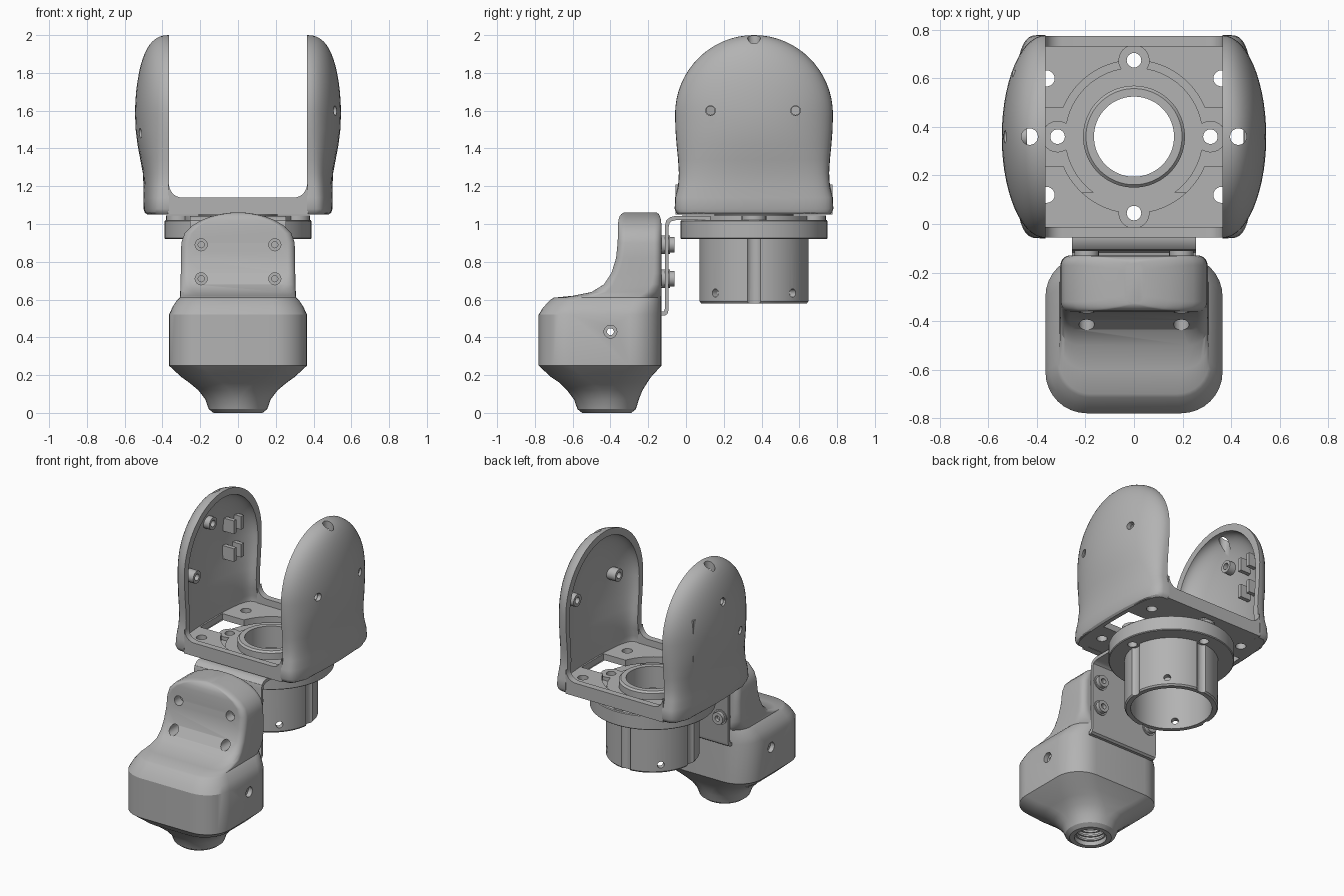
import bpy, bmesh
from math import sin, cos, pi, radians
from mathutils import Vector

if "Cube" in bpy.data.objects:
    bpy.data.objects.remove(bpy.data.objects["Cube"])

grey = bpy.data.materials.new("plain grey")
grey.use_nodes = True
grey.diffuse_color = (0.45, 0.45, 0.45, 1)
grey.node_tree.nodes["Principled BSDF"].inputs["Base Color"].default_value = grey.diffuse_color
parts = []
MID = 0.36          # y of the turning axis


def loft(name, rings, caps=True, loop=False):
    """Skin a list of equal closed rings of points."""
    bm = bmesh.new()
    rows = [[bm.verts.new(p) for p in ring] for ring in rings]
    n = len(rows[0])
    pairs = list(zip(rows, rows[1:])) + ([(rows[-1], rows[0])] if loop else [])
    for a, b in pairs:
        for i in range(n):
            j = (i + 1) % n
            bm.faces.new((a[i], a[j], b[j], b[i]))
    if caps:
        bm.faces.new(rows[0])
        bm.faces.new(rows[-1])
    bmesh.ops.remove_doubles(bm, verts=bm.verts, dist=0.0005)
    bmesh.ops.recalc_face_normals(bm, faces=bm.faces)
    mesh = bpy.data.meshes.new(name)
    bm.to_mesh(mesh)
    bm.free()
    mesh.materials.append(grey)
    ob = bpy.data.objects.new(name, mesh)
    bpy.context.collection.objects.link(ob)
    parts.append(ob)
    return ob


def circle(centre, axis, r, n):
    q = Vector(axis).to_track_quat('Z', 'Y')
    return [Vector(centre) + q @ Vector((r * cos(2 * pi * i / n), r * sin(2 * pi * i / n), 0))
            for i in range(n)]


def rod(name, a, b, r, n=24):
    axis = Vector(b) - Vector(a)
    return loft(name, [circle(a, axis, r, n), circle(b, axis, r, n)])


def tube(name, a, b, r, hole, n=24):
    axis = Vector(b) - Vector(a)
    return loft(name, [circle(p, axis, s, n) for p, s in
                       ((a, hole), (a, r), (b, r), (b, hole))], caps=False, loop=True)


def rounded(z, hx, y0, y1, r, n=8):
    """Rounded rectangle ring at height z."""
    corners = ((hx - r, y1 - r), (r - hx, y1 - r), (r - hx, y0 + r), (hx - r, y0 + r))
    return [(cx + r * cos(pi / 2 * (k + i / n)), cy + r * sin(pi / 2 * (k + i / n)), z)
            for k, (cx, cy) in enumerate(corners) for i in range(n + 1)]


def block(name, x0, x1, y0, y1, z0, z1):
    return loft(name, [[(x0, y0, z), (x1, y0, z), (x1, y1, z), (x0, y1, z)] for z in (z0, z1)])


def cut(target, *cutters):
    """Subtract each cutter from the target, then drop the cutter."""
    for c in cutters:
        c.hide_render = True
        mod = target.modifiers.new("cut", 'BOOLEAN')
        mod.operation, mod.solver, mod.object = 'DIFFERENCE', 'EXACT', c
        bpy.context.view_layer.objects.active = target
        bpy.ops.object.modifier_apply(modifier=mod.name)
        parts.remove(c)
        bpy.data.objects.remove(c)


# Fork arms: hollow half shells, (z, half depth, bulge, squareness) per level
levels = [(1.05, .40, .115, .45), (1.06, .412, .128, .45), (1.08, .42, .135, .45),
          (1.14, .418, .135, .5), (1.2, .402, .135, .55), (1.27, .398, .139, .65),
          (1.34, .402, .152, .75), (1.42, .41, .167, .85), (1.5, .416, .177, .95)]
for i in range(17):
    t = pi / 2 * i / 16
    c = max(cos(t), 0)
    levels.append((1.58 + .42 * sin(t), .418 * c, .18 * c ** .75, 1))


def arm_ring(side, z, w, d, k, n=28):
    zi = 1.05 + (z - 1.05) * .953
    ring = []
    for scale_w, scale_d, h, order in ((1, 1, z, range(n + 1)), (.9, .75, zi, range(n, -1, -1))):
        for i in order:
            a = pi * i / n
            ring.append((side * (.365 + d * scale_d * max(sin(a), 0) ** k),
                         MID + w * scale_w * cos(a), h))
    return ring


bosses = {1: ((.13, 1.6), (.58, 1.6)), -1: ((.15, 1.48), (.36, 1.76))}
for side, label in ((1, "left"), (-1, "right")):
    arm = loft(label + "_fork_arm", [arm_ring(side, *lv) for lv in levels])
    cut(arm, rod("top_drill", (side * .43, MID, 1.8), (side * .43, MID, 2.1), .034),
        *[rod("side_drill", (side * .4, y, z), (side * .6, y, z), .026) for y, z in bosses[side]])
    for y, z in bosses[side]:
        wall = .5 if abs(y - MID) < .1 else .475
        tube(label + "_arm_boss", (side * (wall - .06), y, z), (side * (wall + .02), y, z), .042, .022)

# Cable clips inside the right arm
for z in (1.49, 1.68):
    for y in (.54, .62):
        block("cable_clip", -.5, -.4, y - .014, y + .014, z - .045, z + .045)

# Fork base: floor with a shaped opening, and front and back rims
floor = loft("fork_floor", [rounded(z, .475, -.035, .755, .12) for z in (1.052, 1.095)])
cut(floor, rod("centre_cut", (0, MID, 1), (0, MID, 1.2), .315, 64),
    block("channel_cut", -.455, .455, MID - .12, MID + .12, 1, 1.2),
    *[rod("lobe_cut", (0, MID + s * .315, 1), (0, MID + s * .315, 1.2), .062) for s in (1, -1)],
    *[rod("floor_drill", (sx * .36, MID + sy * .24, 1), (sx * .36, MID + sy * .24, 1.2), .033)
      for sx in (1, -1) for sy in (1, -1)])
half = [(.37, 1.05), (.37, 1.21)] + [(.295 + .07 * cos(a * pi / 16), 1.21 - .07 * sin(a * pi / 16))
                                     for a in range(9)]
outline = half + [(-x, z) for x, z in reversed(half)]
for label, y0, y1 in (("front", -.055, -.012), ("back", .732, .775)):
    loft(label + "_fork_rim", [[(x, y, z) for x, z in outline] for y in (y0, y1)])

# Turntable: flange and open socket tube, with bolt grooves
profile = [(.165, 1.1), (.198, 1.1), (.21, 1.088), (.21, 1.02), (.385, 1.02), (.39, 1.015),
           (.39, .925), (.385, .92), (.29, .92), (.29, .59), (.282, .58), (.252, .58),
           (.252, .95), (.165, .95)]
socket = loft("turntable_socket", [circle((0, MID, z), (0, 0, 1), r, 80) for r, z in profile],
              caps=False, loop=True)
spots = [(.315 * round(cos(k * pi / 2)), MID + .315 * round(sin(k * pi / 2))) for k in range(4)]
cut(socket, *[rod("bolt_drill", (x, y, .8), (x, y, 1.2), .03) for x, y in spots],
    *[rod("groove", (x, y, .5), (x, y, .92), .045) for x, y in spots],
    *[rod("pin_drill", (.2 * cos(a), MID + .2 * sin(a), .635),
          (.4 * cos(a), MID + .4 * sin(a), .635), .022)
      for a in (pi / 4 + k * pi / 2 for k in range(4))])

# Hub spacer with four bolt lobes
tube("hub_spacer", (0, MID, 1.015), (0, MID, 1.045), .285, .2, 64)
for x, y in spots:
    tube("hub_lobe", (x, y, 1.015), (x, y, 1.044), .065, .03)

# Bent sheet bracket joining the turntable to the head
sheet = [(-.132, .515), (-.112, .515), (-.098, .525), (-.092, .545), (-.092, .985), (-.087, 1.005),
         (-.075, 1.015), (-.055, 1.02), (.13, 1.02), (.13, 1.042), (-.06, 1.042), (-.085, 1.036),
         (-.105, 1.018), (-.112, .99), (-.112, .55), (-.117, .538), (-.132, .535)]
bracket = loft("sheet_bracket", [[(x, y, z) for y, z in sheet] for x in (-.255, .255)])
cut(bracket, rod("bracket_drill", (0, spots[3][1], .95), (0, spots[3][1], 1.1), .03))

# Head: one skin from nozzle to rounded upright (z, half width, front, back, corner)
rings = [(0, .13, -.55, -.29, .129), (.02, .155, -.575, -.265, .15), (.07, .172, -.592, -.25, .16),
         (.12, .21, -.63, -.23, .17), (.16, .258, -.67, -.205, .17), (.19, .3, -.715, -.185, .17),
         (.25, .365, -.78, -.13, .17), (.52, .365, -.78, -.13, .17), (.56, .347, -.755, -.13, .16),
         (.6, .32, -.715, -.13, .14), (.61, .308, -.7, -.13, .13), (.62, .306, -.6, -.13, .11),
         (.64, .306, -.5, -.13, .08), (.68, .304, -.435, -.13, .05), (.74, .303, -.395, -.13, .04),
         (.82, .302, -.37, -.13, .04), (.9, .3, -.362, -.13, .04), (.95, .283, -.36, -.13, .04),
         (.99, .245, -.36, -.13, .04), (1.02, .195, -.358, -.132, .04), (1.04, .145, -.352, -.138, .04),
         (1.053, .09, -.342, -.145, .04), (1.06, .04, -.33, -.155, .035)]
head = loft("head", [rounded(*r) for r in rings])
screws = [(sx * .195, z) for sx in (1, -1) for z in (.71, .89)]
cut(head, rod("nozzle_drill", (0, -.42, -.1), (0, -.42, .5), .1, 40),
    rod("cross_drill", (-.5, -.4, .43), (.5, -.4, .43), .018),
    *[rod("side_counterbore", (s * .335, -.4, .43), (s * .5, -.4, .43), .034) for s in (1, -1)],
    *[rod("screw_drill", (x, -.6, z), (x, -.28, z), .032) for x, z in screws])
for x, z in screws:
    tube("screw_sleeve", (x, -.3, z), (x, -.27, z), .032, .016)
    rod("screw_collar", (x, -.135, z), (x, -.085, z), .05)
    tube("screw_end", (x, -.09, z), (x, -.06, z), .04, .018)
for z in (.03, .06, .09):
    tube("nozzle_thread", (0, -.42, z), (0, -.42, z + .012), .102, .09, 40)

# Smooth shading with crisp edges
bpy.ops.object.select_all(action='DESELECT')
for ob in parts:
    ob.select_set(True)
bpy.context.view_layer.objects.active = parts[0]
bpy.ops.object.shade_smooth_by_angle(angle=radians(30))
